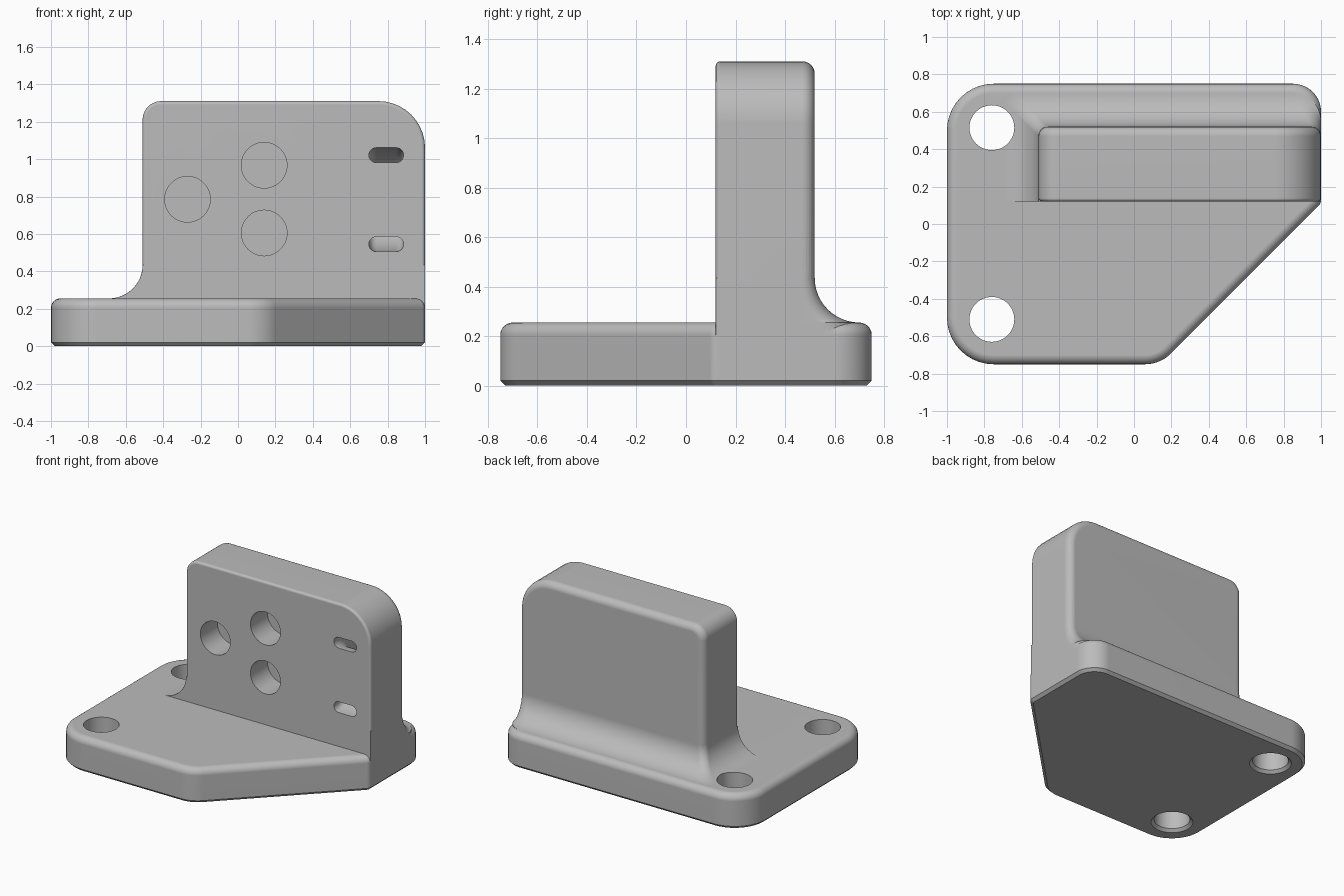
import bpy, bmesh, math
from mathutils import Vector

if "Cube" in bpy.data.objects:
    bpy.data.objects.remove(bpy.data.objects["Cube"])

grey = bpy.data.materials.new("machined grey")
grey.diffuse_color = (0.5, 0.5, 0.5, 1)
grey.use_nodes = True
grey.node_tree.nodes["Principled BSDF"].inputs["Base Color"].default_value = grey.diffuse_color


def outline(corners, inset=0.0, segs=10):
    """Convex counter-clockwise polygon of (x, y, radius), inset and rounded."""
    pts = [Vector(c[:2]) for c in corners]
    n = len(pts)
    result = []
    for i, p in enumerate(pts):
        a = (p - pts[i - 1]).normalized()
        b = (pts[(i + 1) % n] - p).normalized()
        na, nb = Vector((-a.y, a.x)), Vector((-b.y, b.x))
        r = max(corners[i][2] - inset, 0.002)
        centre = p + (na + nb) * ((inset + r) / (1 + na.dot(nb)))
        start = math.atan2(-na.y, -na.x)
        turn = math.atan2(a.x * b.y - a.y * b.x, a.dot(b))
        for k in range(segs + 1):
            t = start + turn * k / segs
            result.append((centre.x + r * math.cos(t), centre.y + r * math.sin(t)))
    return result


def loft(name, rings):
    """Closed solid through equal-length rings of 3D points."""
    bm = bmesh.new()
    rows = [[bm.verts.new(p) for p in ring] for ring in rings]
    n = len(rows[0])
    for lo, hi in zip(rows, rows[1:]):
        for i in range(n):
            j = (i + 1) % n
            bm.faces.new((lo[i], lo[j], hi[j], hi[i]))
    bm.faces.new(rows[0][::-1])
    bm.faces.new(rows[-1])
    bmesh.ops.recalc_face_normals(bm, faces=bm.faces[:])
    mesh = bpy.data.meshes.new(name)
    bm.to_mesh(mesh)
    bm.free()
    mesh.materials.append(grey)
    obj = bpy.data.objects.new(name, mesh)
    bpy.context.collection.objects.link(obj)
    return obj


def combine(target, tool, operation):
    bpy.context.view_layer.objects.active = target
    mod = target.modifiers.new("combine", 'BOOLEAN')
    mod.operation, mod.solver, mod.object = operation, 'EXACT', tool
    bpy.ops.object.modifier_apply(modifier=mod.name)
    bpy.data.objects.remove(tool)


def round_steps(r, segs=6):
    """(inset, distance below the face) pairs for a quarter-round edge."""
    angles = [math.pi / 2 * k / segs for k in range(segs + 1)]
    return [(r * (1 - math.cos(a)), r * (1 - math.sin(a))) for a in angles]


def circle(x, y, r, n=48):
    return [(x + r * math.cos(2 * math.pi * k / n), y + r * math.sin(2 * math.pi * k / n))
            for k in range(n)]


# Base plate: cut corner, chamfered underside, rounded upper rim
plate = [(-1, -0.75, 0.25), (0.14, -0.75, 0.2), (1, 0.11, 0.05), (1, 0.75, 0.15), (-1, 0.75, 0.25)]
TOP = 0.255
levels = [(0.02, 0), (0, 0.02)] + [(i, TOP - d) for i, d in round_steps(0.05)]
bracket = loft("mounting_bracket", [[(x, y, z) for x, y in outline(plate, i)] for i, z in levels])

# Upright wall: rounded upper corners, softened front and back edges
wall = [(-0.51, 0.1, 0), (1, 0.1, 0), (1, 1.31, 0.25), (-0.51, 1.31, 0.1)]
levels = [(i, 0.12 + d) for i, d in reversed(round_steps(0.018, 4))]
levels += [(i, 0.52 - d) for i, d in round_steps(0.05)]
upright = loft("upright_wall", [[(x, y, z) for x, z in outline(wall, i)] for i, y in levels])

# Concave fillet flaring out at the back and left foot of the wall
R = 0.18
steps = [math.pi / 2 * k / 12 for k in range(13)]
levels = [(R * (1 - math.cos(a)), TOP + R - R * math.sin(a)) for a in steps] + [(R, 0.2)]
rings = []
for d, z in levels:
    foot = [(-0.51 - d, 0.12, 0), (1, 0.12, 0),
            (1, 0.52 + d, 0.05 + 0.1 * d / R), (-0.51 - d, 0.52 + d, 0.05)]
    rings.append([(x, y, z) for x, y in outline(foot)])
fillet = loft("wall_fillet", rings)

combine(bracket, upright, 'UNION')
combine(bracket, fillet, 'UNION')

# Bolt holes through the base, chamfered underneath
for y in (-0.51, 0.515):
    levels = [(0.16, -0.02), (0.12, 0.02), (0.12, 0.8)]
    cutter = loft("bolt_hole", [[(px, py, z) for px, py in circle(-0.76, y, r)] for r, z in levels])
    combine(bracket, cutter, 'DIFFERENCE')

# Blind round pockets in the front of the wall
for x, z in ((-0.27, 0.785), (0.14, 0.967), (0.14, 0.605)):
    cutter = loft("round_pocket", [[(px, y, pz) for px, pz in circle(x, z, 0.122)]
                                   for y in (0.0, 0.32)])
    combine(bracket, cutter, 'DIFFERENCE')

# Curved tie channel joining the two front slots
slot = outline([(0.70, -0.04, 0.04), (0.885, -0.04, 0.04), (0.885, 0.04, 0.04), (0.70, 0.04, 0.04)], 0, 6)
rings = []
for k in range(-2, 27):
    a = math.pi * k / 24
    rings.append([(x, 0.12 + (0.238 + h) * math.sin(a), 0.783 + (0.238 + h) * math.cos(a))
                  for x, h in slot])
combine(bracket, loft("tie_channel", rings), 'DIFFERENCE')

# Smooth shading with crisp edges
bpy.ops.object.select_all(action='DESELECT')
bracket.select_set(True)
bpy.context.view_layer.objects.active = bracket
bpy.ops.object.shade_smooth_by_angle(angle=math.radians(30))
weighted = bracket.modifiers.new("clean normals", 'WEIGHTED_NORMAL')
weighted.keep_sharp = True
